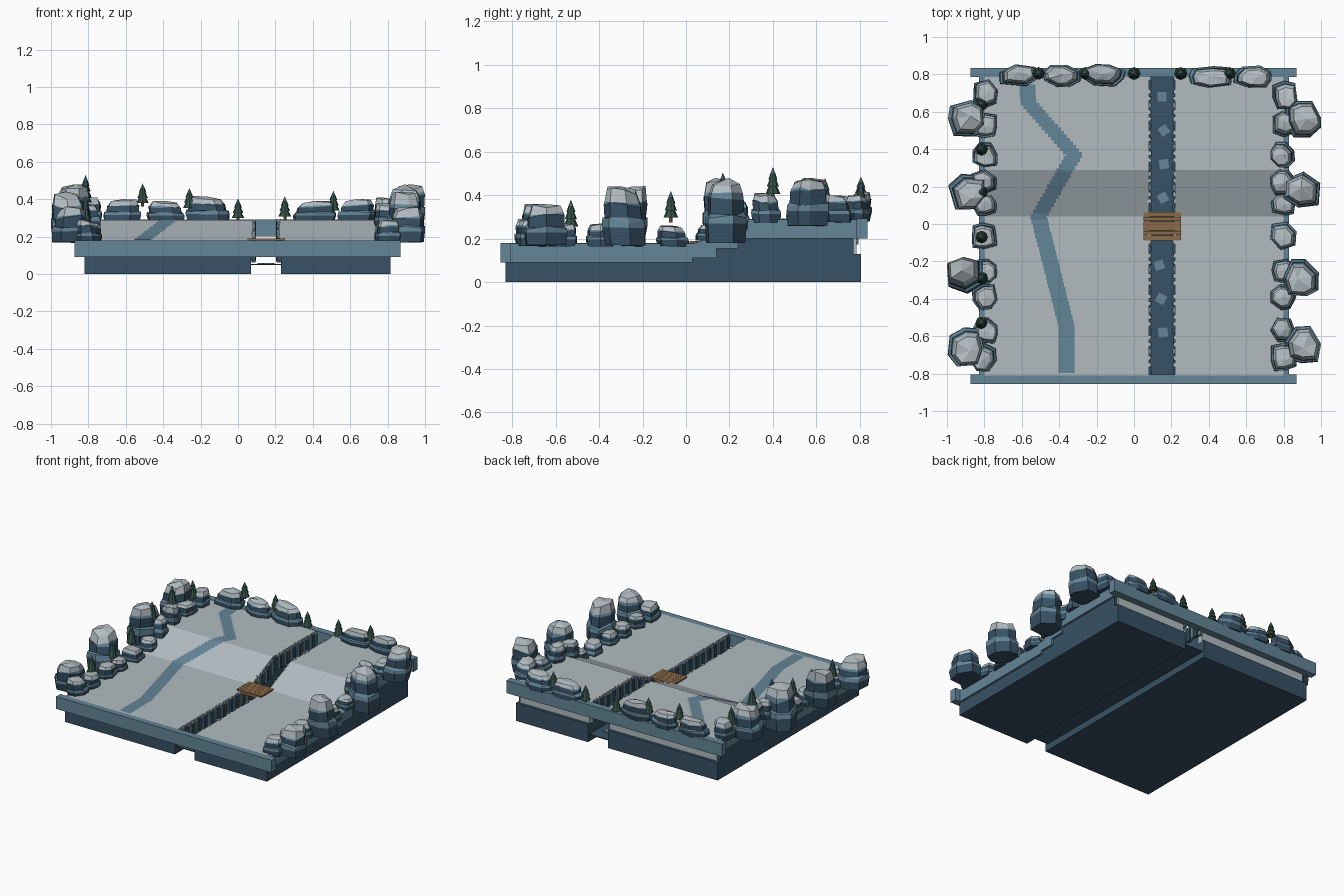
import bpy, bmesh, math, random
from mathutils import Vector, Matrix

if "Cube" in bpy.data.objects:
    bpy.data.objects.remove(bpy.data.objects["Cube"])

random.seed(7)


def mat(name, c):
    m = bpy.data.materials.new(name)
    m.diffuse_color = (*c, 1)
    m.use_nodes = True
    m.node_tree.nodes["Principled BSDF"].inputs["Base Color"].default_value = m.diffuse_color
    return m


SNOW = mat("snow", (0.44, 0.50, 0.53))
BLUE = mat("ice_rock", (0.125, 0.235, 0.31))
DARK = mat("deep_rock", (0.038, 0.083, 0.13))
WOOD = mat("wood", (0.26, 0.145, 0.063))
GREEN = mat("pine_green", (0.035, 0.085, 0.065))


def finish(bm, name, mats):
    bmesh.ops.recalc_face_normals(bm, faces=bm.faces)
    me = bpy.data.meshes.new(name)
    bm.to_mesh(me)
    bm.free()
    for m in mats:
        me.materials.append(m)
    ob = bpy.data.objects.new(name, me)
    bpy.context.collection.objects.link(ob)
    return ob


def add_box(bm, lo, hi, rot=0, mi=0):
    c = [(a + b) / 2 for a, b in zip(lo, hi)]
    s = [b - a for a, b in zip(lo, hi)]
    M = Matrix.Translation(c) @ Matrix.Rotation(rot, 4, 'Z') @ Matrix.Diagonal((*s, 1))
    vs = bmesh.ops.create_cube(bm, size=1, matrix=M)['verts']
    for f in {f for v in vs for f in v.link_faces}:
        f.material_index = mi


def box(name, lo, hi, m):
    bm = bmesh.new()
    add_box(bm, lo, hi)
    return finish(bm, name, [m])


def extrude_x(name, prof, x0, x1, m):
    """Solid from a (y, z) outline stretched between two x values."""
    bm = bmesh.new()
    f = bm.faces.new([bm.verts.new((x0, y, z)) for y, z in prof])
    r = bmesh.ops.extrude_face_region(bm, geom=[f])
    for v in r['geom']:
        if isinstance(v, bmesh.types.BMVert):
            v.co.x = x1
    return finish(bm, name, [m])


def ground(y):
    return 0.18 + 0.11 * min(1, max(0, (y - 0.04) / 0.25))


# Base, snow field and side walls, split by the stream channel
base = [(-.83, 0), (.805, 0), (.805, .13), (.77, .13), (.77, .275), (.29, .275),
        (.04, .165), (-.81, .165), (-.81, .09), (-.83, .09)]
field = [(-.81, .165), (.04, .165), (.29, .275), (.79, .275), (.79, .29), (.29, .29),
         (.04, .18), (-.81, .18)]
wall = [(-.81, .09), (.03, .09), (.03, .11), (.14, .11), (.14, .155), (.24, .155), (.24, .2),
        (.83, .2), (.83, .288), (.29, .288), (.04, .178), (-.81, .178)]
for side, a, b in (("left", -.82, .07), ("right", .23, .815)):
    extrude_x(side + "_base", base, a, b, DARK)
    box(side + "_back_ledge", (a + .02 * (a < 0), .75, .13), (b - .02 * (a > 0), .785, .2), SNOW)
extrude_x("left_snow_field", field, -.8, .08, SNOW)
extrude_x("right_snow_field", field, .22, .8, SNOW)
extrude_x("left_wall", wall, -.83, -.77, BLUE)
extrude_x("right_wall", wall, .77, .83, BLUE)
box("front_wall", (-.875, -.855, .09), (.87, -.805, .18), BLUE)
box("back_wall", (-.875, .785, .2), (.87, .835, .292), BLUE)

# Stream bed with drifting ice plates
box("stream_bed", (.07, -.81, .047), (.23, .79, .053), DARK)
bm = bmesh.new()
for x, y, r in ((.15, .68, 0), (.16, .5, .6), (.16, .32, .15), (.155, .14, .5),
                (.135, -.22, .3), (.145, -.4, -.5), (.155, -.58, .1)):
    add_box(bm, (x - .025, y - .025, .053), (x + .025, y + .025, .06), r)
finish(bm, "ice_plates", [BLUE])

# Stones lining both stream banks
bm = bmesh.new()
n = 44
for x in (.083, .218):
    for i in range(n):
        y = -.79 + 1.57 * i / (n - 1)
        h = ground(y) + random.uniform(-.008, .004)
        w = random.uniform(.009, .013)
        add_box(bm, (x - w, y - .014, h - .11), (x + w, y + .014, h - .012),
                random.uniform(-.1, .1), 1 + i % 2)
        if i % 3:
            add_box(bm, (x - w * .8, y - .011, h - .012), (x + w * .8, y + .011, h),
                    random.uniform(-.2, .2), 0)
finish(bm, "bank_stones", [SNOW, DARK, BLUE])

# Trodden path draped over the snow
pts = [Vector(p) for p in ((-.36, -.78), (-.36, -.55), (-.51, .04), (-.32, .37),
                           (-.565, .65), (-.57, .73))]
bm = bmesh.new()
for p, q in zip(pts, pts[1:]):
    k = max(2, round((q - p).length / .025))
    for i in range(k + 1):
        c = p.lerp(q, i / k)
        lo, hi = c.y - .016, c.y + .016
        vs = [bm.verts.new((x, y, ground(y) + .003)) for x, y in
              ((c.x - .043, lo), (c.x + .043, lo), (c.x + .043, hi), (c.x - .043, hi))]
        bm.faces.new(vs)
finish(bm, "path", [BLUE])

# Plank bridge
bm = bmesh.new()
for i in range(6):
    y = -.085 + i * .025
    add_box(bm, (.05, y, .18), (.25, y + .0235, .189))
for y in (-.08, .05):
    add_box(bm, (.055, y - .007, .165), (.245, y + .007, .183))
    for x in (.085, .215):
        add_box(bm, (x - .006, y - .006, .10), (x + .006, y + .006, .18))
finish(bm, "bridge", [WOOD])


def rock(name, cx, cy, sx, sy, z0, z1):
    """Tiered boulder with a faceted snow cap."""
    bm = bmesh.new()
    k = random.choice((6, 7, 8))
    ph = random.uniform(0, 6.28)
    H = z1 - z0
    prof = []
    for i in range(k):
        a = ph + 2 * math.pi * i / k + random.uniform(-.15, .15)
        c, s = math.cos(a), math.sin(a)
        r = random.uniform(.9, 1.06) / (abs(c) ** 4 + abs(s) ** 4) ** .25
        prof.append((max(-1, min(1, c * r)) * sx / 2, max(-1, min(1, s * r)) * sy / 2))
    tx, ty = random.uniform(-.14, .14) * H, random.uniform(-.14, .14) * H
    # level, scale, material of the band above
    tiers = [(0, .93, 1), (.3, 1, 2), (.42, .97, 2), (.45, .86, 1), (.7, .85, 2),
             (.74, .8, 0), (.93, .66, 0)]
    rings = []
    for t, sc, m in tiers:
        tilt = .6 if t > .6 else .15
        rings.append([bm.verts.new((
            max(-1, min(1, cx + x * sc + tx * t)), cy + y * sc + ty * t,
            z0 + H * t + tilt * (tx * x / sx + ty * y / sy) + (random.uniform(-.05, .05) * H if t > .3 else 0)))
            for x, y in prof])
    for (lo, hi), (_, _, m) in zip(zip(rings, rings[1:]), tiers):
        for i in range(k):
            j = (i + 1) % k
            bm.faces.new((lo[i], lo[j], hi[j], hi[i])).material_index = m
    bm.faces.new(rings[0][::-1]).material_index = 1
    top = bm.verts.new((cx + tx + random.uniform(-.1, .1) * sx,
                        cy + ty + random.uniform(-.1, .1) * sy, z1))
    for i in range(k):
        bm.faces.new((rings[-1][i], rings[-1][(i + 1) % k], top)).material_index = 0
    finish(bm, name, [SNOW, DARK, BLUE])


# Cliffs on both sides: a low inner row and tall outer boulders
inner = [(.69, .16, .11), (.53, .14, .08), (.37, .14, .12), (.22, .14, .12), (.1, .12, .06),
         (-.06, .15, .08), (-.25, .13, .08), (-.39, .14, .09), (-.57, .14, .09), (-.71, .16, .11)]
outer = [(.56, .20, .26, .48), (.18, .20, .18, .48), (-.28, .20, .17, .44), (-.65, .21, .17, .36)]
for side, s in (("left", -1), ("right", 1)):
    for i, (y, w, h) in enumerate(inner):
        rock(f"{side}_inner_rock_{i}", s * .80, y, .14, w, ground(y) - .015, ground(y) + h)
    for i, (y, w, z0, z1) in enumerate(outer):
        rock(f"{side}_outer_rock_{i}", s * .90, y, .20, w, z0, z1)

# Low rocks along the back edge
for i, (x, w, z) in enumerate(((-.62, .22, .40), (-.38, .21, .39), (-.16, .24, .415),
                               (.41, .24, .39), (.63, .21, .40))):
    rock(f"back_rock_{i}", x, .79, w, .12, .28, z)


def tree(name, x, y, z0, z1):
    """Three-tier pine with a snowy tip."""
    bm = bmesh.new()
    H = z1 - z0
    for t0, t1, r, r2, m in ((0, .2, .008, .008, 1), (.15, .5, .034, .012, 0), (.38, .72, .028, .009, 0),
                             (.6, .8, .021, .011, 0), (.8, 1, .011, 0, 2)):
        vs = bmesh.ops.create_cone(
            bm, cap_ends=True, segments=8, radius1=r, radius2=r2, depth=(t1 - t0) * H,
            matrix=Matrix.Translation((x, y, z0 + H * (t0 + t1) / 2)))['verts']
        for f in {f for v in vs for f in v.link_faces}:
            f.material_index = m
    finish(bm, name, [GREEN, WOOD, BLUE])


# Pines on the back edge and the left cliff
for i, (x, z) in enumerate(((-.51, .485), (-.26, .46), (0, .405), (.25, .415), (.51, .445))):
    tree(f"back_pine_{i}", x, .805, z - .125, z)
for i, (y, z) in enumerate(((.64, .48), (.40, .53), (.17, .505), (-.07, .42), (-.29, .40), (-.53, .38))):
    tree(f"left_pine_{i}", -.815, y, z - .145, z)
